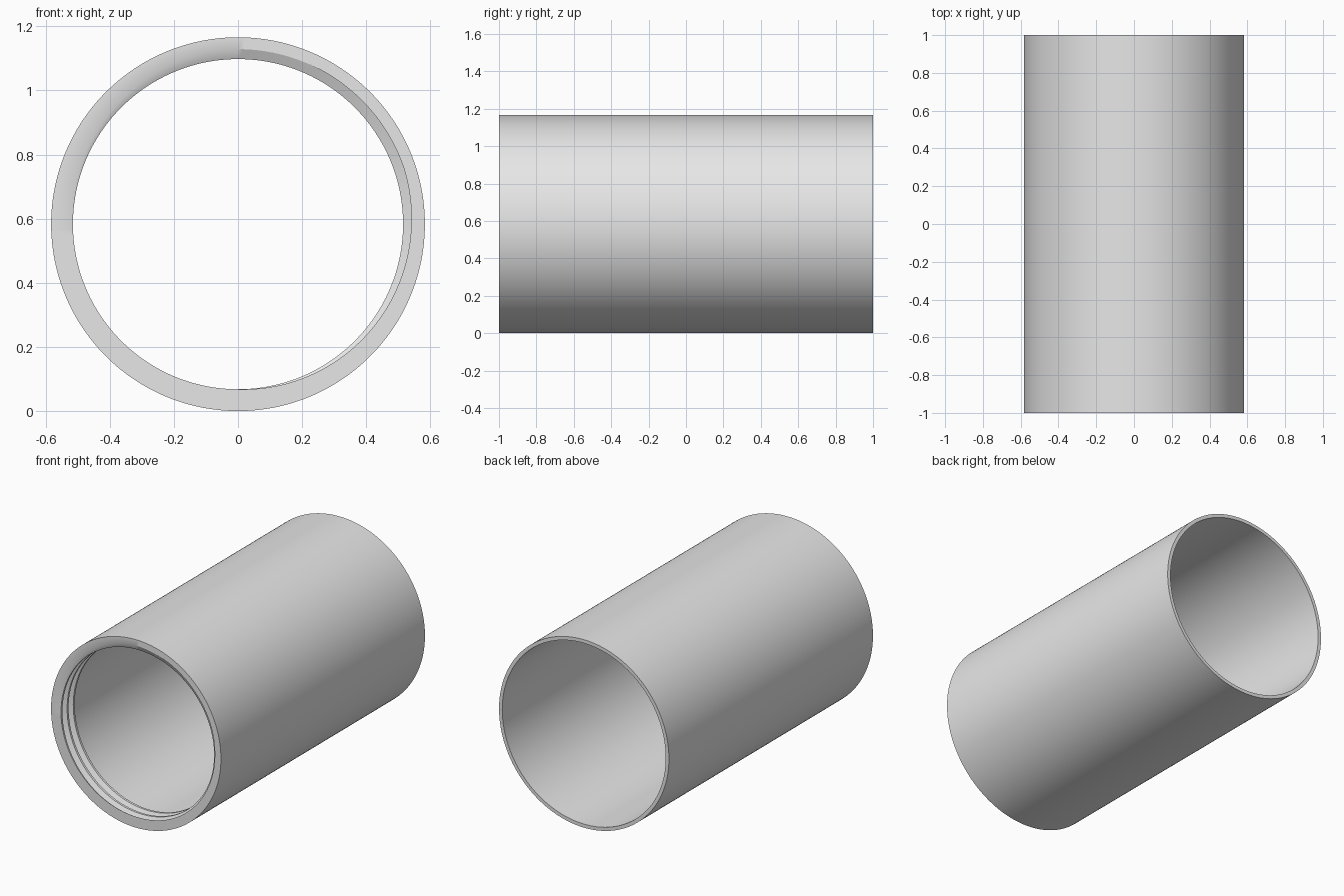
import bpy
import bmesh
import math

cube = bpy.data.objects.get("Cube")
if cube:
    bpy.data.objects.remove(cube, do_unlink=True)

SEGMENTS = 192
OUTER, BORE, CREST = 0.583, 0.561, 0.515   # radii
DEPTH, PITCH, COLLAR = 0.031, 0.06, 0.15   # internal thread
FRONT, BACK = -1.0, 1.0

# One thread pitch: (fraction of a turn, relative groove depth)
TOOTH = [(-0.25, 0), (0.05, 1), (0.25, 1), (0.51, 0), (0.75, 0)]


def thread_radius(turn):
    t = (turn + 0.25) % 1.0 - 0.25
    for (a, da), (b, db) in zip(TOOTH, TOOTH[1:]):
        if t <= b:
            return CREST + DEPTH * (da + (db - da) * (t - a) / (b - a))
    return CREST


def section(turn):
    """Closed (radius, y) outline of the sleeve wall at one angle."""
    pts = [(OUTER, BACK), (OUTER, FRONT)]
    for k in range(5):
        for t, _ in TOOTH[:-1]:
            y = min(max(PITCH * (t + k - turn), 0.0), COLLAR)
            pts.append((thread_radius(turn + y / PITCH), FRONT + y))
    return pts + [(BORE, FRONT + COLLAR), (BORE, BACK)]


# Sleeve wall with helical thread, swept around the y axis
bm = bmesh.new()
columns = []
for i in range(SEGMENTS + 1):
    turn = i / SEGMENTS
    c, s = math.cos(turn * math.tau), math.sin(turn * math.tau)
    columns.append([bm.verts.new((r * c, y, r * s + OUTER))
                    for r, y in section(turn)])
for a, b in zip(columns, columns[1:]):
    n = len(a)
    for j in range(n):
        k = (j + 1) % n
        bm.faces.new((a[j], a[k], b[k], b[j]))
bmesh.ops.remove_doubles(bm, verts=bm.verts, dist=0.00002)
bmesh.ops.recalc_face_normals(bm, faces=bm.faces)

mesh = bpy.data.meshes.new("threaded_sleeve")
bm.to_mesh(mesh)
bm.free()
sleeve = bpy.data.objects.new("threaded_sleeve", mesh)
bpy.context.collection.objects.link(sleeve)

# Plain grey material
grey = bpy.data.materials.new("light_grey")
grey.use_nodes = True
color = (0.8, 0.8, 0.8, 1.0)
grey.diffuse_color = color
for node in grey.node_tree.nodes:
    if node.type == "BSDF_PRINCIPLED":
        node.inputs["Base Color"].default_value = color
mesh.materials.append(grey)

# Smooth walls, crisp rims and thread edges
bpy.ops.object.select_all(action="DESELECT")
sleeve.select_set(True)
bpy.context.view_layer.objects.active = sleeve
bpy.ops.object.shade_smooth_by_angle(angle=math.radians(30))
